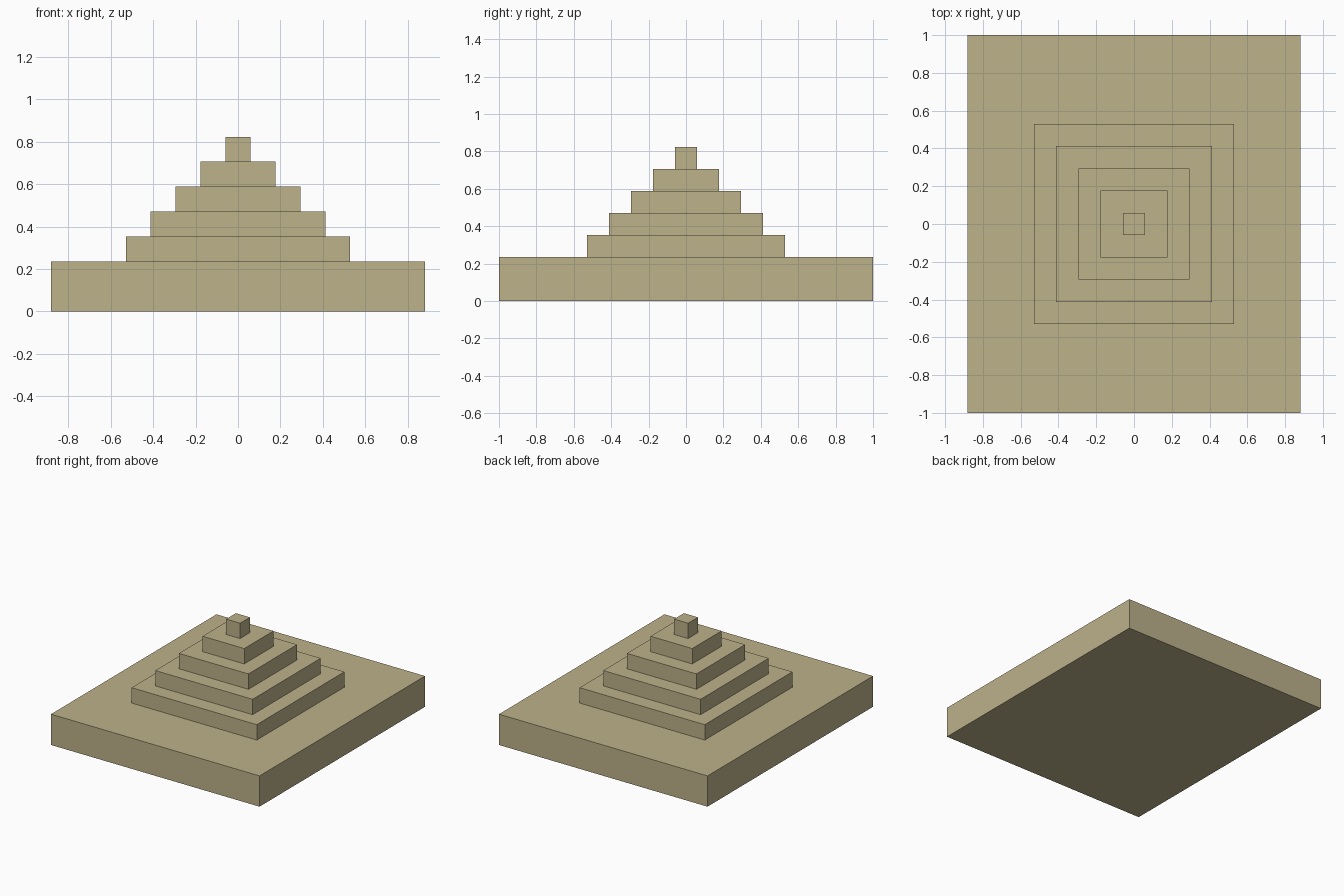
import bpy

# Remove the default cube
cube = bpy.data.objects.get("Cube")
if cube:
    bpy.data.objects.remove(cube, do_unlink=True)

UNIT = 2 / 17  # one building block

# Sandstone material
SAND = (0.51, 0.445, 0.258, 1)
sandstone = bpy.data.materials.new("sandstone")
sandstone.use_nodes = True
sandstone.diffuse_color = SAND
sandstone.node_tree.nodes["Principled BSDF"].inputs["Base Color"].default_value = SAND


def add_slab(name, width, depth, height, bottom):
    """Add a box measured in blocks, centred on the vertical axis."""
    bpy.ops.mesh.primitive_cube_add(size=1, location=(0, 0, (bottom + height / 2) * UNIT))
    slab = bpy.context.object
    slab.name = name
    slab.scale = (width * UNIT, depth * UNIT, height * UNIT)
    bpy.ops.object.transform_apply(location=False, rotation=False, scale=True)
    slab.data.materials.append(sandstone)


# Ground slab
add_slab("base_slab", 15, 17, 2, 0)

# Square steps, each one block high and two blocks narrower than the last
for level, width in enumerate(range(9, 0, -2)):
    name = "capstone" if width == 1 else f"pyramid_step_{level + 1}"
    add_slab(name, width, width, 1, 2 + level)
